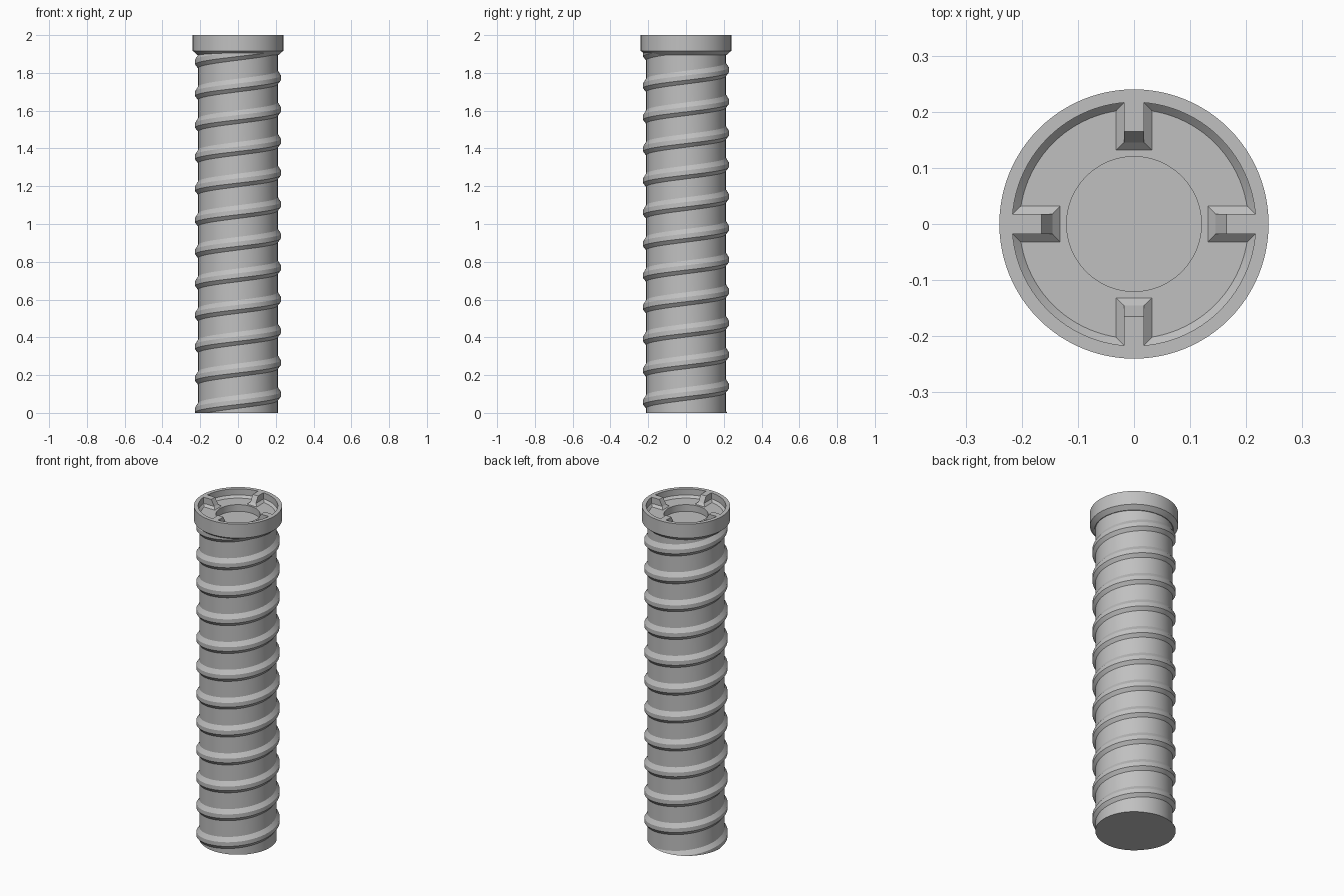
import bpy, bmesh, math
from mathutils import Vector

if "Cube" in bpy.data.objects:
    bpy.data.objects.remove(bpy.data.objects["Cube"])

grey = bpy.data.materials.new("grey_plastic")
grey.use_nodes = True
GREY = (0.53, 0.53, 0.53, 1)
grey.diffuse_color = GREY
grey.node_tree.nodes["Principled BSDF"].inputs["Base Color"].default_value = GREY


def finish(bm, name, smooth=True):
    bmesh.ops.recalc_face_normals(bm, faces=bm.faces)
    mesh = bpy.data.meshes.new(name)
    bm.to_mesh(mesh)
    bm.free()
    mesh.materials.append(grey)
    obj = bpy.data.objects.new(name, mesh)
    bpy.context.collection.objects.link(obj)
    if smooth:
        bpy.ops.object.select_all(action="DESELECT")
        obj.select_set(True)
        bpy.context.view_layer.objects.active = obj
        bpy.ops.object.shade_smooth_by_angle(angle=math.radians(20))
    return obj


# Threaded hollow shaft: one thread profile swept along a helix, inside and out
STEPS, PITCH, CORE, CREST, WALL = 72, 0.1675, 0.211, 0.227, 0.025
PROFILE = [(CORE, 0), (CREST, 0.02), (CREST, 0.045), (CORE, 0.07)]
START = 0.15 - 3 * PITCH      # underside of the thread at the left side
TURNS = 15


def helix_skin(bm, inset):
    rows = []
    for k in range(STEPS * TURNS + 1):
        turn = k / STEPS
        a = math.pi + turn * math.tau
        rows.append([bm.verts.new(((r - inset) * math.cos(a), (r - inset) * math.sin(a),
                                   START + turn * PITCH + z)) for r, z in PROFILE])
    for k in range(len(rows) - STEPS - 1):
        p = rows[k] + [rows[k + STEPS][0]]
        q = rows[k + 1] + [rows[k + STEPS + 1][0]]
        for j in range(4):
            bm.faces.new((p[j], q[j], q[j + 1], p[j + 1]))


bm = bmesh.new()
helix_skin(bm, 0)
helix_skin(bm, WALL)
for height, normal in ((0, (0, 0, -1)), (1.91, (0, 0, 1))):
    bmesh.ops.bisect_plane(bm, geom=bm.verts[:] + bm.edges[:] + bm.faces[:], dist=1e-6,
                           plane_co=(0, 0, height), plane_no=normal, clear_outer=True)
    rim = [e for e in bm.edges if e.is_boundary
           and all(abs(v.co.z - height) < 1e-4 for v in e.verts)]
    bmesh.ops.bridge_loops(bm, edges=rim)
finish(bm, "threaded_shaft")

# Flanged head with a chamfered recess and a round bore
FLOOR, CHAMFER, TOP = 1.95, 1.963, 2.0
HEAD = [(0.12, 1.83), (0.12, FLOOR), (0.204, FLOOR), (0.217, CHAMFER), (0.217, TOP),
        (0.24, TOP), (0.24, 1.917), (0.215, 1.895), (0.195, 1.895), (0.195, 1.83)]
bm = bmesh.new()
verts = [bm.verts.new((r, 0, z)) for r, z in HEAD]
edges = [bm.edges.new((verts[i - 1], verts[i])) for i in range(len(verts))]
bmesh.ops.spin(bm, geom=verts + edges, cent=(0, 0, 0), axis=(0, 0, 1),
               angle=math.tau, steps=96, use_merge=True)
bmesh.ops.remove_doubles(bm, verts=bm.verts, dist=1e-5)
finish(bm, "flanged_head")

# Four drive ribs in the recess: flared foot, upright sides, sloping inner end
LEVELS = [(0.132, 0.032, FLOOR), (0.145, 0.018, CHAMFER), (0.165, 0.018, TOP)]
for i, side in enumerate(("left", "back", "right", "front")):
    turn = i * math.pi / 2
    along = Vector((math.cos(turn), math.sin(turn), 0))
    across = Vector((-along.y, along.x, 0))
    bm = bmesh.new()
    rings = []
    for inner, half, z in LEVELS:
        corners = ((inner, -half), (0.222, -half), (0.222, half), (inner, half))
        rings.append([bm.verts.new(along * r + across * w + Vector((0, 0, z)))
                      for r, w in corners])
    for low, high in zip(rings, rings[1:]):
        for j in range(4):
            bm.faces.new((low[j - 1], low[j], high[j], high[j - 1]))
    bm.faces.new(rings[0])
    bm.faces.new(rings[-1])
    finish(bm, side + "_drive_rib", smooth=False)
